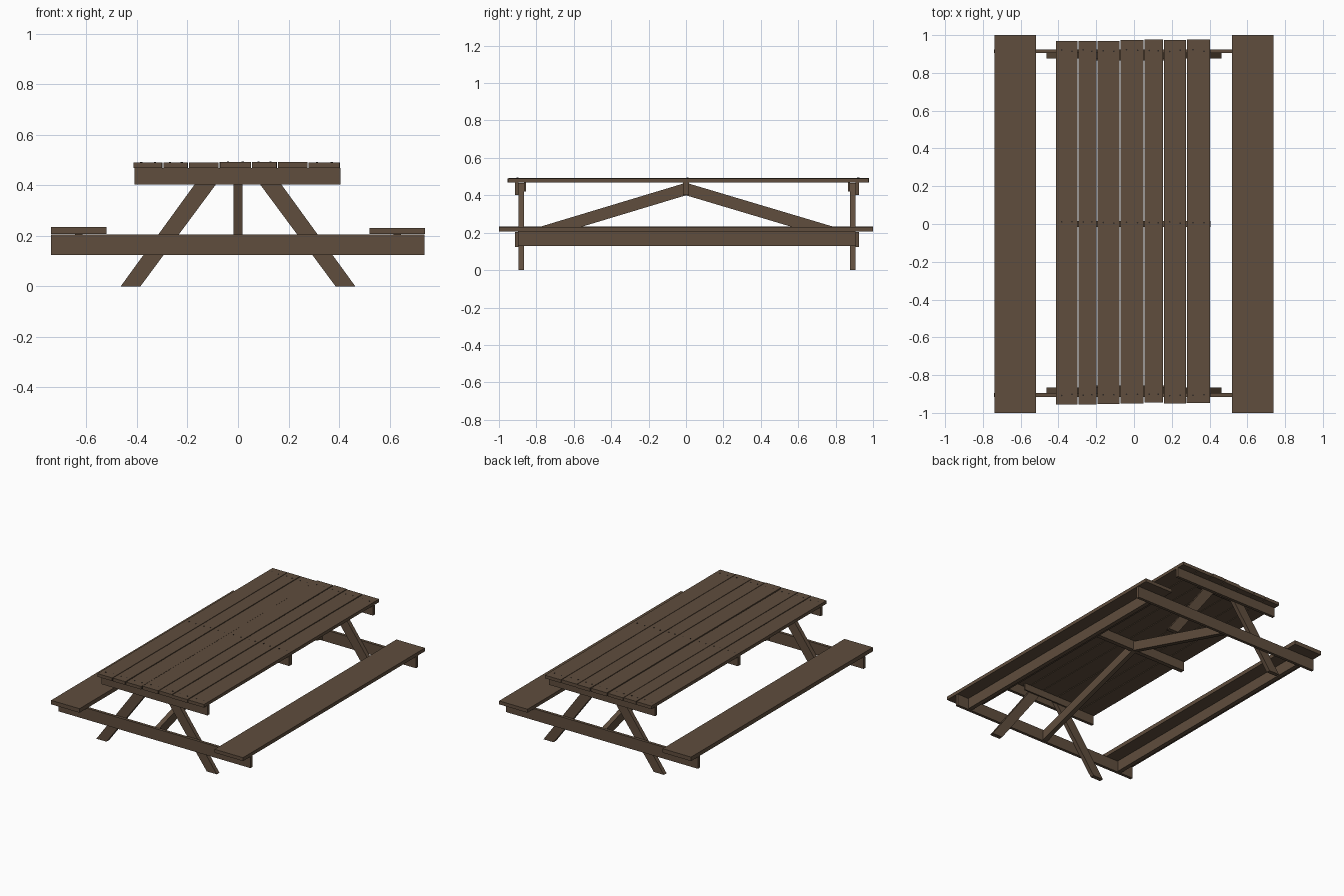
import bpy, bmesh, math, random
from mathutils import Matrix, Vector

if "Cube" in bpy.data.objects:
    bpy.data.objects.remove(bpy.data.objects["Cube"])

random.seed(4)


def material(name, rgb):
    m = bpy.data.materials.new(name)
    m.diffuse_color = (*rgb, 1)
    m.use_nodes = True
    m.node_tree.nodes["Principled BSDF"].inputs["Base Color"].default_value = m.diffuse_color
    return m


wood = material("brown_wood", (0.115, 0.075, 0.047))
iron = material("dark_nail", (0.025, 0.02, 0.017))


def finish(name, bm, mat):
    bmesh.ops.recalc_face_normals(bm, faces=bm.faces)
    me = bpy.data.meshes.new(name)
    bm.to_mesh(me)
    bm.free()
    me.materials.append(mat)
    ob = bpy.data.objects.new(name, me)
    bpy.context.collection.objects.link(ob)
    return ob


def board(name, x, y, z, turn=0.0):
    """Box between (min, max) pairs, optionally turned a little about z."""
    bm = bmesh.new()
    bmesh.ops.create_cube(bm, size=1)
    for v in bm.verts:
        v.co = Vector([(p[1] - p[0]) * c for p, c in zip((x, y, z), v.co)])
    centre = Vector([sum(p) / 2 for p in (x, y, z)])
    bm.transform(Matrix.Translation(centre) @ Matrix.Rotation(turn, 4, 'Z'))
    return finish(name, bm, wood)


def slab(name, outline, axis, lo, hi):
    """Extrude a side outline (horizontal, z) along x or y."""
    bm = bmesh.new()
    place = (lambda h, z, d: (d, h, z)) if axis == 'X' else (lambda h, z, d: (h, d, z))
    a = [bm.verts.new(place(h, z, lo)) for h, z in outline]
    b = [bm.verts.new(place(h, z, hi)) for h, z in outline]
    bm.faces.new(a)
    bm.faces.new(b[::-1])
    for i in range(len(a)):
        j = (i + 1) % len(a)
        bm.faces.new((a[i], a[j], b[j], b[i]))
    return finish(name, bm, wood)


# Table top planks, slightly uneven
edges = [-0.415, -0.296, -0.196, -0.074, 0.053, 0.156, 0.278, 0.405]
fronts = [-0.955, -0.955, -0.954, -0.95, -0.946, -0.95, -0.948]
tops = []
for i, front in enumerate(fronts):
    top = 0.491 + random.uniform(-0.002, 0.002)
    tops.append(top)
    board(f"top_plank_{i + 1}", (edges[i] + 0.002, edges[i + 1] - 0.003),
          (front, front + 1.924), (0.468, top), random.uniform(-0.001, 0.001))

# Nail heads, two per plank at each support
bm = bmesh.new()
for i, top in enumerate(tops):
    w = edges[i + 1] - edges[i]
    for y in (-0.905, 0.008, 0.918):
        for f in (0.27, 0.73):
            bmesh.ops.create_cone(
                bm, cap_ends=True, segments=8, radius1=0.0045, radius2=0.0045, depth=0.003,
                matrix=Matrix.Translation((edges[i] + w * f, y + random.uniform(-.005, .005), top)))
finish("nail_heads", bm, iron)

# Supports under the top
board("middle_top_support", (-0.41, 0.405), (-0.015, 0.015), (0.402, 0.469))

# End frames: support, cleat, seat rail and two splayed legs
for name, s, shift in (("front", -1, 0.0), ("back", 1, 0.01)):
    def span(a, b):
        return tuple(sorted((s * a + shift, s * b + shift)))
    board(f"{name}_top_support", (-0.41, 0.406), span(0.895, 0.915), (0.402, 0.469))
    board(f"{name}_top_cleat", (-0.2, 0.2), span(0.856, 0.866), (0.42, 0.469))
    board(f"{name}_seat_rail", (-0.74, 0.737), span(0.895, 0.915), (0.124, 0.204))
    for side, m in (("left", -1), ("right", 1)):
        slab(f"{name}_{side}_leg",
             [(m * 0.386, 0), (m * 0.464, 0), (m * 0.125, 0.467), (m * 0.04, 0.467)],
             'Y', *span(0.866, 0.895))
    # Diagonal brace from the middle support to the seat rail
    end = s * 0.895 + shift
    slab(f"{name}_brace", [(0, 0.40), (0, 0.467), (end, 0.197), (end, 0.13)],
         'X', -0.017, 0.017)

# Benches with a stiffening beam beneath
for side, m, top in (("left", -1, 0.234), ("right", 1, 0.23)):
    board(f"{side}_bench", tuple(sorted((m * 0.52, m * 0.739))), (-1, 1), (0.206, top))
    board(f"{side}_bench_beam", tuple(sorted((m * 0.615, m * 0.645))),
          (-0.897, 0.907), (0.13, 0.207))
